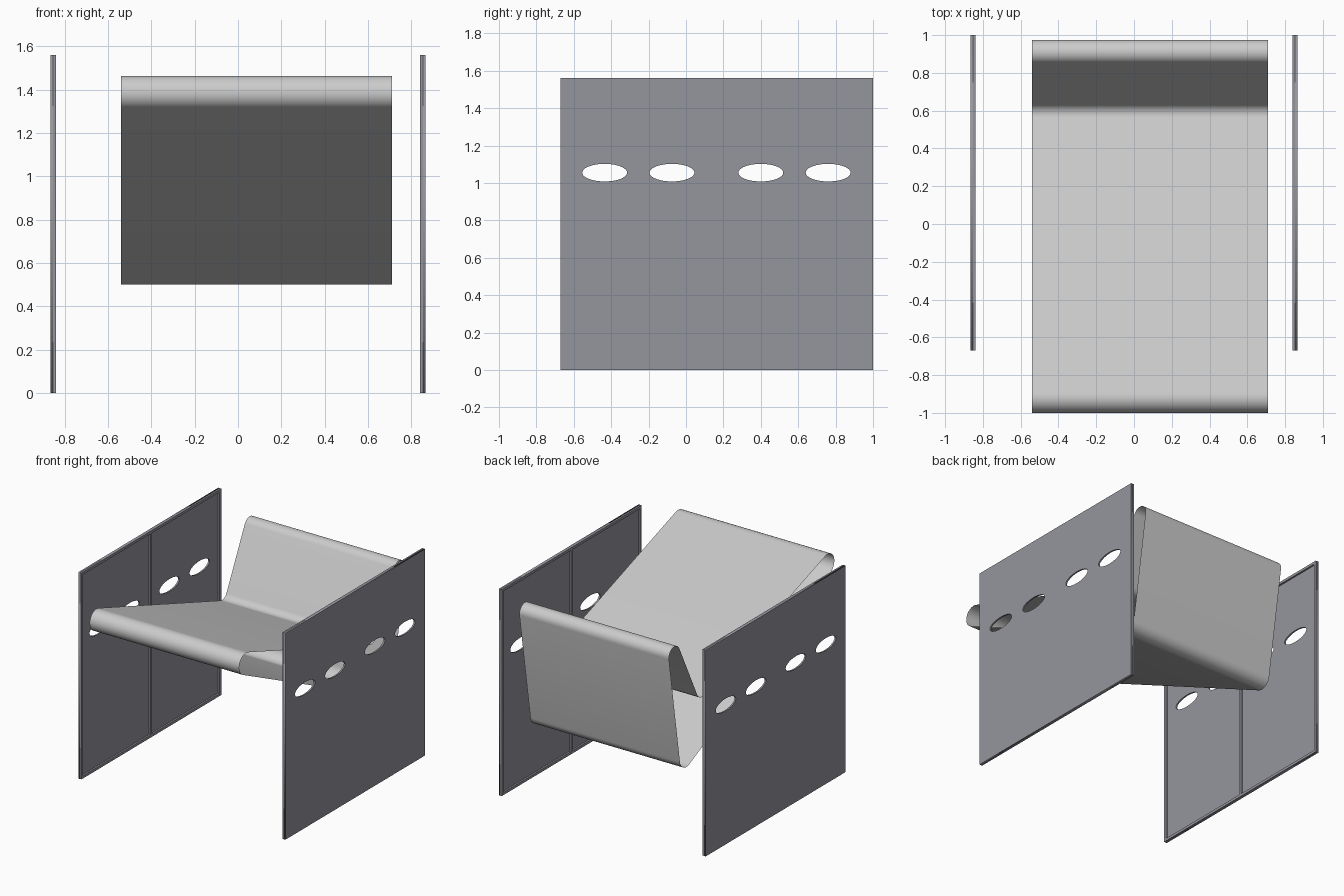
import bpy, bmesh
from math import cos, sin, radians, pi

if "Cube" in bpy.data.objects:
    bpy.data.objects.remove(bpy.data.objects["Cube"])

Y0, Y1, TOP = -0.67, 1.0, 1.56        # side panel extents
OUT, INN, SKIN = 0.865, 0.84, 0.012   # outer face, inner face, skin thickness

panel_mat = bpy.data.materials.new("panel_grey")
panel_mat.diffuse_color = (0.30, 0.30, 0.34, 1)
panel_mat.use_nodes = True
panel_mat.node_tree.nodes["Principled BSDF"].inputs["Base Color"].default_value = panel_mat.diffuse_color


def link(name, data):
    ob = bpy.data.objects.new(name, data)
    bpy.context.collection.objects.link(ob)
    return ob


def box(bm, lo, hi):
    verts = bmesh.ops.create_cube(bm, size=1)["verts"]
    for v in verts:
        for i in range(3):
            v.co[i] = lo[i] if v.co[i] < 0 else hi[i]


def arc(cy, cz, r, a0, a1, n=14):
    angles = [radians(a0 + (a1 - a0) * i / n) for i in range(n + 1)]
    return [(cy + r * cos(a), cz + r * sin(a)) for a in angles]


# Side skin: rectangle with four oval holes, as a filled extruded curve
def panel_skin(name, x):
    cu = bpy.data.curves.new(name, "CURVE")
    cu.dimensions, cu.fill_mode, cu.extrude = "2D", "BOTH", SKIN / 2
    loops = [[(Y0, 0), (Y1, 0), (Y1, TOP), (Y0, TOP)]]
    for cy in (-0.435, -0.075, 0.40, 0.76):
        loops.append([(cy + 0.12 * cos(2 * pi * i / 48), 1.055 + 0.047 * sin(2 * pi * i / 48))
                      for i in range(48)])
    for pts in loops:
        sp = cu.splines.new("POLY")
        sp.points.add(len(pts) - 1)
        for p, (a, b) in zip(sp.points, pts):
            p.co = (a, b, 0, 1)
        sp.use_cyclic_u = True
    ob = link(name, cu)
    ob.location.x = x
    ob.rotation_euler = (pi / 2, 0, pi / 2)
    bpy.ops.object.select_all(action="DESELECT")
    ob.select_set(True)
    bpy.context.view_layer.objects.active = ob
    bpy.ops.object.convert(target="MESH")
    bpy.context.object.data.materials.append(panel_mat)


# Inner rim and centre rib of a side panel
def panel_frame(name, s):
    xa, xb = sorted((s * INN, s * (OUT - SKIN)))
    w, mid = 0.02, (Y0 + Y1) / 2
    bm = bmesh.new()
    for ya, yb in ((Y0, Y0 + w), (mid - w / 2, mid + w / 2), (Y1 - w, Y1)):
        box(bm, (xa, ya, 0), (xb, yb, TOP))
    for ya, yb in ((Y0 + w, mid - w / 2), (mid + w / 2, Y1 - w)):
        for za, zb in ((0, w), (TOP - w, TOP)):
            box(bm, (xa, ya, za), (xb, yb, zb))
    me = bpy.data.meshes.new(name)
    bm.to_mesh(me)
    bm.free()
    me.materials.append(panel_mat)
    link(name, me)


for side, s in (("left", -1), ("right", 1)):
    panel_skin(side + "_panel", s * (OUT - SKIN / 2))
    panel_frame(side + "_panel_frame", s)

# Sling seat: one open-ended fabric loop, arcs joined by straight runs
profile = (arc(-0.92, 1.385, 0.08, 244.3, 71.1)        # front roll
           + arc(0.581, 1.018, 0.06, 251.1, 332.2)     # seat crease
           + arc(0.91, 1.40, 0.065, 152.2, -9)         # back top roll
           + arc(0.765, 0.58, 0.08, -9, -115.7))       # lower back fold
bm = bmesh.new()
rows = [[bm.verts.new((x, y, z)) for y, z in profile] for x in (-0.54, 0.71)]
n = len(profile)
for i in range(n):
    j = (i + 1) % n
    bm.faces.new((rows[0][i], rows[1][i], rows[1][j], rows[0][j])).smooth = True
me = bpy.data.meshes.new("sling_seat")
bm.to_mesh(me)
bm.free()
link("sling_seat", me)
